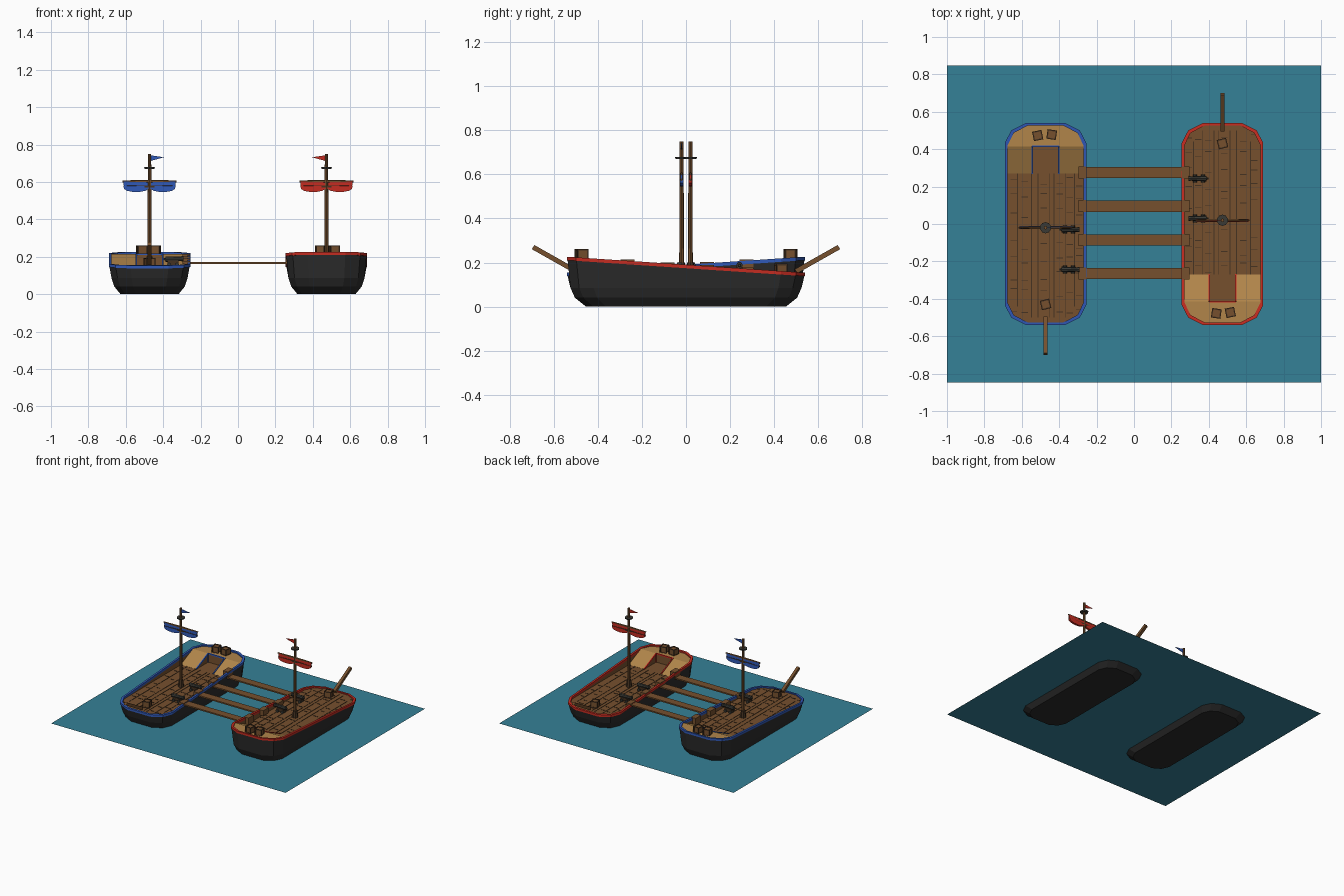
import bpy, bmesh, math, random
from mathutils import Matrix, Vector

if "Cube" in bpy.data.objects:
    bpy.data.objects.remove(bpy.data.objects["Cube"])

random.seed(4)


def material(name, rgb):
    m = bpy.data.materials.new(name)
    m.diffuse_color = (*rgb, 1)
    m.use_nodes = True
    m.node_tree.nodes["Principled BSDF"].inputs["Base Color"].default_value = m.diffuse_color
    return m


WATER = material("sea_teal", (0.036, 0.22, 0.31))
HULL = material("tarred_black", (0.025, 0.025, 0.025))
WOOD = material("brown_wood", (0.18, 0.08, 0.027))
TAN = material("tan_wood", (0.44, 0.235, 0.068))
SEAM = material("dark_wood", (0.06, 0.032, 0.015))
IRON = material("iron_grey", (0.042, 0.042, 0.035))
BLUE = material("blue", (0.03, 0.1, 0.48))
RED = material("red", (0.56, 0.025, 0.015))

DECK, POOP = 0.147, 0.213
RAMP0, RAMP1, PIT = 0.27, 0.415, 0.072
place = Matrix()      # placement of the ship being built
prefix = ""


def finish(bm, name, *mats):
    bmesh.ops.recalc_face_normals(bm, faces=bm.faces)
    me = bpy.data.meshes.new(prefix + name)
    bm.to_mesh(me)
    bm.free()
    for m in mats:
        me.materials.append(m)
    ob = bpy.data.objects.new(prefix + name, me)
    bpy.context.collection.objects.link(ob)
    ob.matrix_world = place
    return ob


def add_box(bm, size, loc, rot=Matrix()):
    bmesh.ops.create_cube(bm, size=1, matrix=Matrix.Translation(loc) @ rot @ Matrix.Diagonal((*size, 1)))


def box(name, size, loc, mat, rot=Matrix()):
    bm = bmesh.new()
    add_box(bm, size, loc, rot)
    return finish(bm, name, mat)


def rod(name, a, b, r1, r2, mat, sides=8):
    a, b = Vector(a), Vector(b)
    d = b - a
    bm = bmesh.new()
    m = Matrix.Translation((a + b) / 2) @ d.to_track_quat('Z', 'Y').to_matrix().to_4x4()
    bmesh.ops.create_cone(bm, cap_ends=True, segments=sides, radius1=r1, radius2=r2, depth=d.length, matrix=m)
    return finish(bm, name, mat)


def prism(name, pts, thick, mat):
    """Outline in x and z, extruded along y about the mast line."""
    bm = bmesh.new()
    f = bm.faces.new([bm.verts.new((x, -0.02 - thick / 2, z)) for x, z in pts])
    r = bmesh.ops.extrude_face_region(bm, geom=[f])
    bmesh.ops.translate(bm, vec=(0, thick, 0), verts=[v for v in r["geom"] if isinstance(v, bmesh.types.BMVert)])
    return finish(bm, name, mat)


def outline(w=0.217, l=0.54):
    q = [(1, 0.8), (0.84, 0.925), (0.47, 1)]
    half = q + [(-x, y) for x, y in reversed(q)]
    return [(x * w, y * l) for x, y in half + [(-x, -y) for x, y in half]]


def rim_z(y):
    return 0.19 + 0.067 * y


def hull(accent):
    bm = bmesh.new()
    # half width, half length, height (None: follows the rim, with offset)
    levels = [(0.155, 0.455, 0.0, 0), (0.188, 0.505, 0.04, 0), (0.203, 0.525, 0.085, 0),
              (0.214, 0.538, None, -0.016), (0.218, 0.541, None, -0.016), (0.218, 0.541, None, 0),
              (0.203, 0.526, None, 0), (0.203, 0.526, None, -0.018), (0.203, 0.526, 0.13, 0)]
    rings = []
    for w, l, z, off in levels:
        rings.append([bm.verts.new((x, y, rim_z(y) + off if z is None else z)) for x, y in outline(w, l)])
    bm.faces.new(rings[0])
    for k in range(len(rings) - 1):
        for i in range(12):
            j = (i + 1) % 12
            f = bm.faces.new((rings[k][i], rings[k][j], rings[k + 1][j], rings[k + 1][i]))
            f.material_index = 1 if 3 <= k <= 6 else 2 if k > 6 else 0
    finish(bm, "hull", HULL, accent, WOOD)


def decks():
    bm = bmesh.new()
    bm.faces.new([bm.verts.new((x, y, DECK)) for x, y in outline(0.204, 0.527)])
    finish(bm, "main_deck", WOOD)
    # plank seams and butt joints
    bm = bmesh.new()
    seams = (-0.15, -0.075, -0.04, 0.02, 0.045, 0.105, 0.155)
    for x in seams:
        end = -0.44 if abs(x) > 0.14 else -0.5
        add_box(bm, (0.004, RAMP0 - end, 0.002), (x, (RAMP0 + end) / 2, DECK + 0.001))
    for y in (-0.45, -0.37, -0.28, -0.19, -0.11, 0.06, 0.14, 0.23):
        for x in (-0.17, -0.11, -0.01, 0.075, 0.13, 0.18):
            add_box(bm, (0.035, 0.004, 0.002), (x, y + random.uniform(-0.03, 0.03), DECK + 0.001))
    finish(bm, "deck_seams", SEAM)
    # raised stern deck with ramps either side of a sunken entry
    bm = bmesh.new()
    bm.faces.new([bm.verts.new((x, y, DECK)) for x, y in outline(0.204, 0.527)])
    for co, no in (((0, RAMP0, 0), (0, -1, 0)), ((0, RAMP1, 0), (0, 1, 0)),
                   ((PIT, 0, 0), (1, 0, 0)), ((-PIT, 0, 0), (1, 0, 0))):
        bmesh.ops.bisect_plane(bm, geom=bm.verts[:] + bm.edges[:] + bm.faces[:], plane_co=co,
                               plane_no=no, clear_outer=(no[1] == -1))
    pit = [f for f in bm.faces if abs(f.calc_center_median().x) < PIT and f.calc_center_median().y < RAMP1]
    bmesh.ops.delete(bm, geom=pit, context='FACES')
    r = bmesh.ops.extrude_face_region(bm, geom=bm.faces[:])
    for v in r["geom"]:
        if isinstance(v, bmesh.types.BMVert):
            t = min(1, (v.co.y - RAMP0) / (RAMP1 - RAMP0))
            v.co.z = DECK + 0.001 + t * (POOP - DECK)
    bm.normal_update()
    for f in bm.faces:
        f.material_index = int(abs(f.normal.z) < 0.3)
    finish(bm, "stern_deck", TAN, WOOD)


def crate(name, x, y, z, turn):
    s, rot = 0.044, Matrix.Rotation(turn, 4, 'Z')
    box(name, (s, s, s), (x, y, z + s / 2), WOOD, rot)
    bm = bmesh.new()
    for a in (-1, 1):
        for b in (-1, 1):
            for axis in range(3):
                size, loc = [0.007] * 3, [a * s / 2, b * s / 2]
                size[axis] = s + 0.006
                loc.insert(axis, 0)
                add_box(bm, size, rot @ Vector(loc) + Vector((x, y, z + s / 2)), rot)
    finish(bm, name + "_frame", SEAM)


def cannon(name, y):
    z = DECK + 0.04
    rod(name + "_barrel", (0.085, y, z), (0.18, y, z + 0.002), 0.015, 0.011, IRON)
    rod(name + "_muzzle", (0.17, y, z + 0.002), (0.182, y, z + 0.002), 0.014, 0.014, IRON)
    rod(name + "_knob", (0.076, y, z), (0.086, y, z), 0.005, 0.008, IRON, 6)
    box(name + "_carriage", (0.06, 0.026, 0.022), (0.125, y, DECK + 0.021), SEAM)
    for i, x in enumerate((0.105, 0.147)):
        rod(f"{name}_wheels_{i}", (x, y - 0.022, DECK + 0.011), (x, y + 0.022, DECK + 0.011), 0.011, 0.011, IRON)


def rig(accent):
    y = -0.02
    rod("mast", (0, y, DECK), (0, y, 0.75), 0.011, 0.009, WOOD)
    rod("mast_foot", (0, y, DECK), (0, y, 0.2), 0.022, 0.015, SEAM)
    rod("lookout_ring", (0, y, 0.67), (0, y, 0.679), 0.028, 0.03, IRON, 10)
    prism("pennant", [(0.006, 0.742), (0.078, 0.732), (0.006, 0.712)], 0.004, accent)
    # gathered sail: flat strip with a hanging fold on each side
    prism("sail", [(-0.14, 0.603), (0.14, 0.603), (0.137, 0.575), (-0.137, 0.575)], 0.01, accent)
    for s in (-1, 1):
        pts = [(s * (0.071 + 0.069 * math.cos(a)), 0.577 - 0.031 * math.sin(a) ** 0.7)
               for a in (i * math.pi / 8 * 0.9999 for i in range(9))]
        prism("sail_fold_" + ("left" if s < 0 else "right"), pts, 0.016, accent)
        rod("upper_yard", (0, y, 0.603), (s * 0.145, y, 0.603), 0.008, 0.005, WOOD, 6)
        rod("lower_yard", (0, y, 0.575), (s * 0.14, y, 0.576), 0.01, 0.006, SEAM, 6)


def ship(accent):
    hull(accent)
    decks()
    rig(accent)
    # coloured edging around the stern entry
    rise, run = POOP - DECK, RAMP1 - RAMP0
    tilt = Matrix.Rotation(math.atan2(rise, run), 4, 'X')
    for s in (-1, 1):
        box("entry_edge", (0.008, math.hypot(rise, run), 0.01),
            (s * PIT, (RAMP0 + RAMP1) / 2, (DECK + POOP) / 2 + 0.001), accent, tilt)
        box("entry_post", (0.008, 0.008, rise), (s * PIT, RAMP1 - 0.004, (DECK + POOP) / 2), accent)
    box("entry_lintel", (2 * PIT, 0.008, 0.01), (0, RAMP1, POOP), accent)
    # bowsprit
    a, b = Vector((0, -0.5, 0.16)), Vector((0, -0.695, 0.27))
    d = a - b
    box("bowsprit", (0.022, d.length, 0.022), (a + b) / 2, WOOD, Matrix.Rotation(math.atan2(d.z, d.y), 4, 'X'))
    crate("stern_crate_left", -0.042, 0.473, POOP, 0.2)
    crate("stern_crate_right", 0.033, 0.478, POOP, -0.15)
    crate("bow_crate", 0, -0.43, DECK, 0.25)
    cannon("cannon_middle", -0.03)
    cannon("cannon_bow", -0.243)


# two ships facing opposite ways
for prefix, accent, angle in (("blue_ship_", BLUE, 0), ("red_ship_", RED, math.pi)):
    place = Matrix.Rotation(angle, 4, 'Z') @ Matrix.Translation((-0.473, 0, 0))
    ship(accent)
prefix, place = "", Matrix()

# boarding planks with end cleats over the rims
for y in (-0.265, -0.085, 0.095, 0.275):
    box("boarding_plank", (0.58, 0.06, 0.01), (0, y, 0.166), WOOD)
    for s in (-1, 1):
        top = rim_z(-s * y) + 0.005
        box("plank_cleat", (0.042, 0.064, top - 0.16), (s * 0.277, y, (top + 0.16) / 2), WOOD)

# sea surface
bm = bmesh.new()
bmesh.ops.create_grid(bm, x_segments=1, y_segments=1, size=1, matrix=Matrix.Translation((0, 0, 0.035)) @ Matrix.Diagonal((1, 0.848, 1, 1)))
sea = finish(bm, "sea_surface", WATER)
